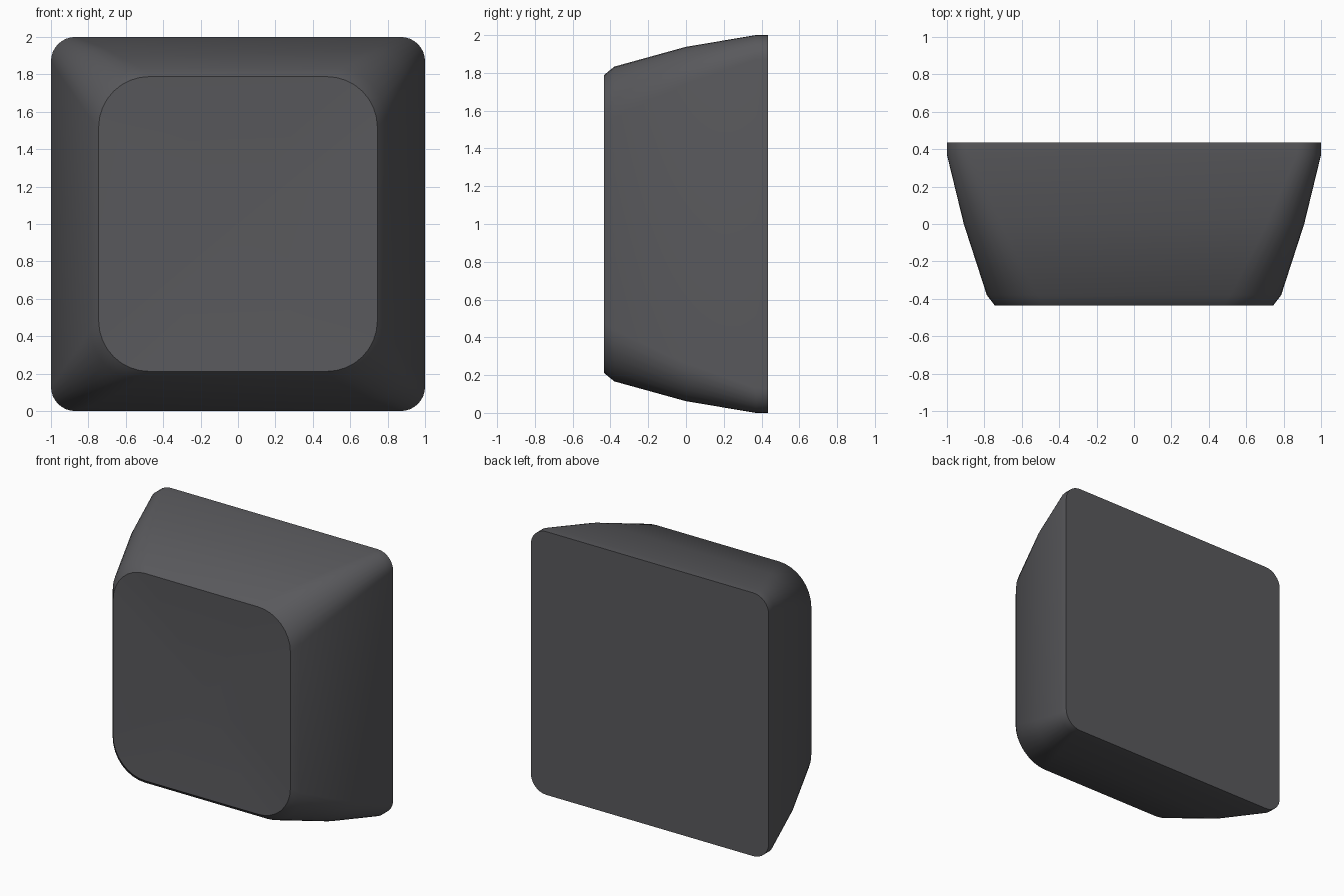
import bpy
import bmesh
from math import sin, cos, pi, radians

cube = bpy.data.objects.get("Cube")
if cube:
    bpy.data.objects.remove(cube, do_unlink=True)

charcoal = bpy.data.materials.new("charcoal_plastic")
charcoal.use_nodes = True
charcoal.diffuse_color = (0.1, 0.1, 0.108, 1)
charcoal.node_tree.nodes["Principled BSDF"].inputs["Base Color"].default_value = (0.1, 0.1, 0.108, 1)

CORNER_STEPS = 8
MID_Z = 1.0


def rounded_ring(bm, y, half_x, half_z, radius):
    """Loop of vertices around a rounded rectangle at depth y."""
    ring = []
    for corner, (sx, sz) in enumerate([(1, 1), (-1, 1), (-1, -1), (1, -1)]):
        for i in range(CORNER_STEPS + 1):
            a = (corner + i / CORNER_STEPS) * pi / 2
            x = sx * (half_x - radius) + radius * cos(a)
            z = sz * (half_z - radius) + radius * sin(a)
            ring.append(bm.verts.new((x, y, MID_Z + z)))
    return ring


# Sections from back to front: depth, half width, half height, corner radius
sections = [
    (0.435, 1.0, 1.0, 0.13),
    (0.37, 1.0, 1.0, 0.13),
    (0.0, 0.91, 0.938, 0.20),
    (-0.38, 0.787, 0.833, 0.27),
    (-0.435, 0.745, 0.788, 0.27),
]

bm = bmesh.new()
rings = [rounded_ring(bm, *s) for s in sections]
count = len(rings[0])

# Sloping walls
for back, front in zip(rings, rings[1:]):
    for i in range(count):
        j = (i + 1) % count
        bm.faces.new((back[i], back[j], front[j], front[i]))

# Flat back and shallow dished front
bm.faces.new(rings[0])
dish = bm.verts.new((0, -0.39, MID_Z))
for i in range(count):
    bm.faces.new((rings[-1][i], rings[-1][(i + 1) % count], dish))

bmesh.ops.recalc_face_normals(bm, faces=bm.faces[:])
mesh = bpy.data.meshes.new("keycap")
bm.to_mesh(mesh)
bm.free()
mesh.materials.append(charcoal)

keycap = bpy.data.objects.new("keycap", mesh)
bpy.context.collection.objects.link(keycap)
bpy.context.view_layer.objects.active = keycap
keycap.select_set(True)
bpy.ops.object.shade_smooth_by_angle(angle=radians(35))
